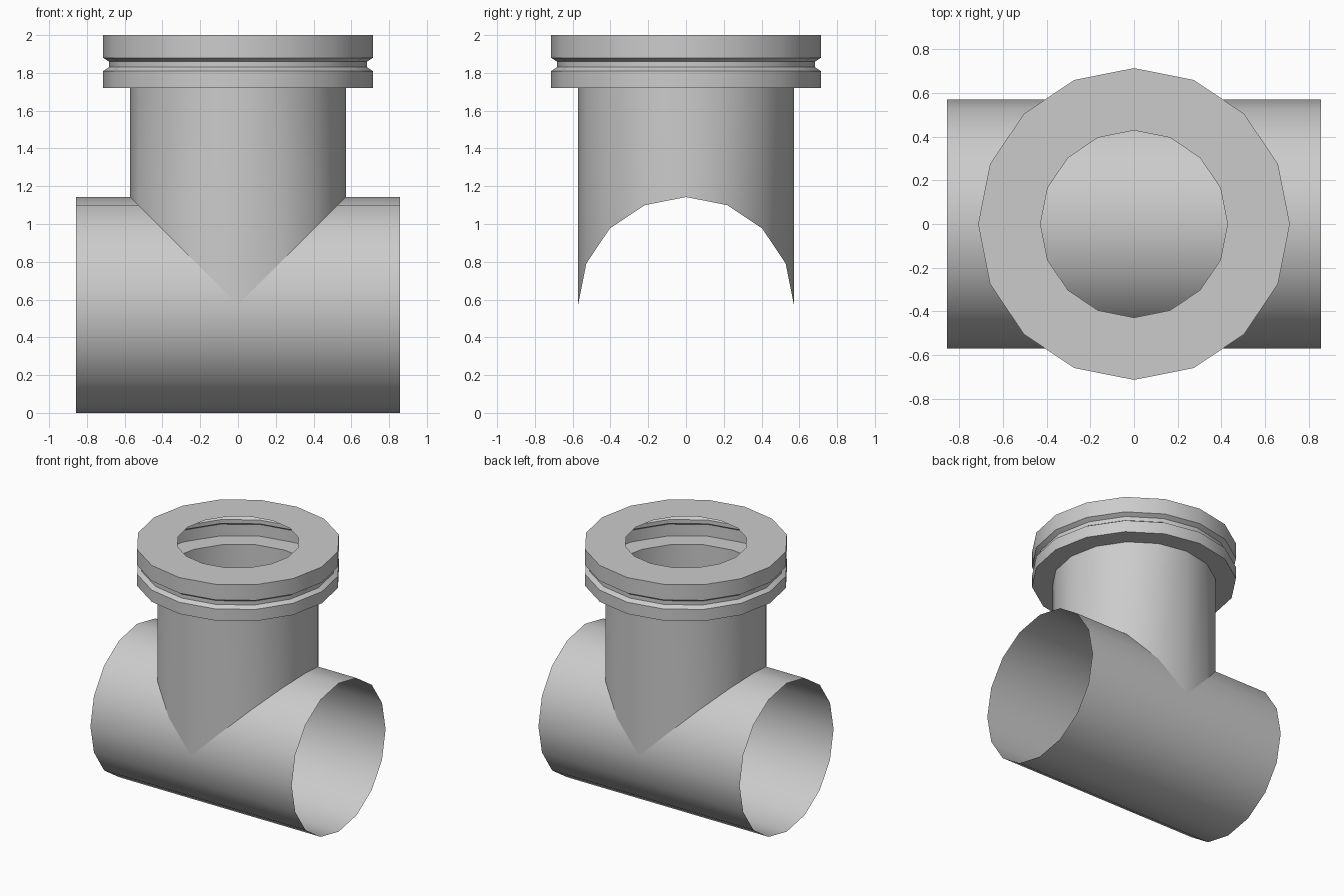
import bpy, bmesh
from math import cos, sin, tau

if "Cube" in bpy.data.objects:
    bpy.data.objects.remove(bpy.data.objects["Cube"])

SIDES = 16
U = 1 / 7            # model unit: pipe radius is 4 U
R = 4 * U


def loft(name, rings):
    """Join equal rings of points into an open, smooth-shaded shell."""
    bm = bmesh.new()
    loops = [[bm.verts.new(p) for p in ring] for ring in rings]
    for a, b in zip(loops, loops[1:]):
        for i in range(SIDES):
            j = (i + 1) % SIDES
            bm.faces.new((a[i], a[j], b[j], b[i]))
    mesh = bpy.data.meshes.new(name)
    bm.to_mesh(mesh)
    bm.free()
    obj = bpy.data.objects.new(name, mesh)
    bpy.context.collection.objects.link(obj)
    bpy.ops.object.select_all(action='DESELECT')
    obj.select_set(True)
    bpy.context.view_layer.objects.active = obj
    bpy.ops.object.shade_smooth_by_angle(angle=tau / 12)
    return obj


circle = [(cos(tau * i / SIDES), sin(tau * i / SIDES)) for i in range(SIDES)]


def flat_ring(r, z):
    return [(r * c, r * s, z) for c, s in circle]


# Horizontal open pipe along x
loft("main_pipe", [[(x, R * c, R + R * s) for c, s in circle]
                   for x in (-6 * U, 6 * U)])

# Upright branch, mitred where it meets the pipe
mitre = [(R * c, R * s, R + R * abs(c)) for c, s in circle]
loft("branch_pipe", [mitre, flat_ring(R, 1.72)])

# Hollow grooved flange, from the underside up to the rim of the top hole
flange_profile = [(R, 1.72), (5 * U, 1.72), (5 * U, 1.81), (0.683, 1.83),
                  (0.683, 1.86), (5 * U, 1.88), (5 * U, 2.0), (3 * U, 2.0)]
loft("flange", [flat_ring(r, z) for r, z in flange_profile])
